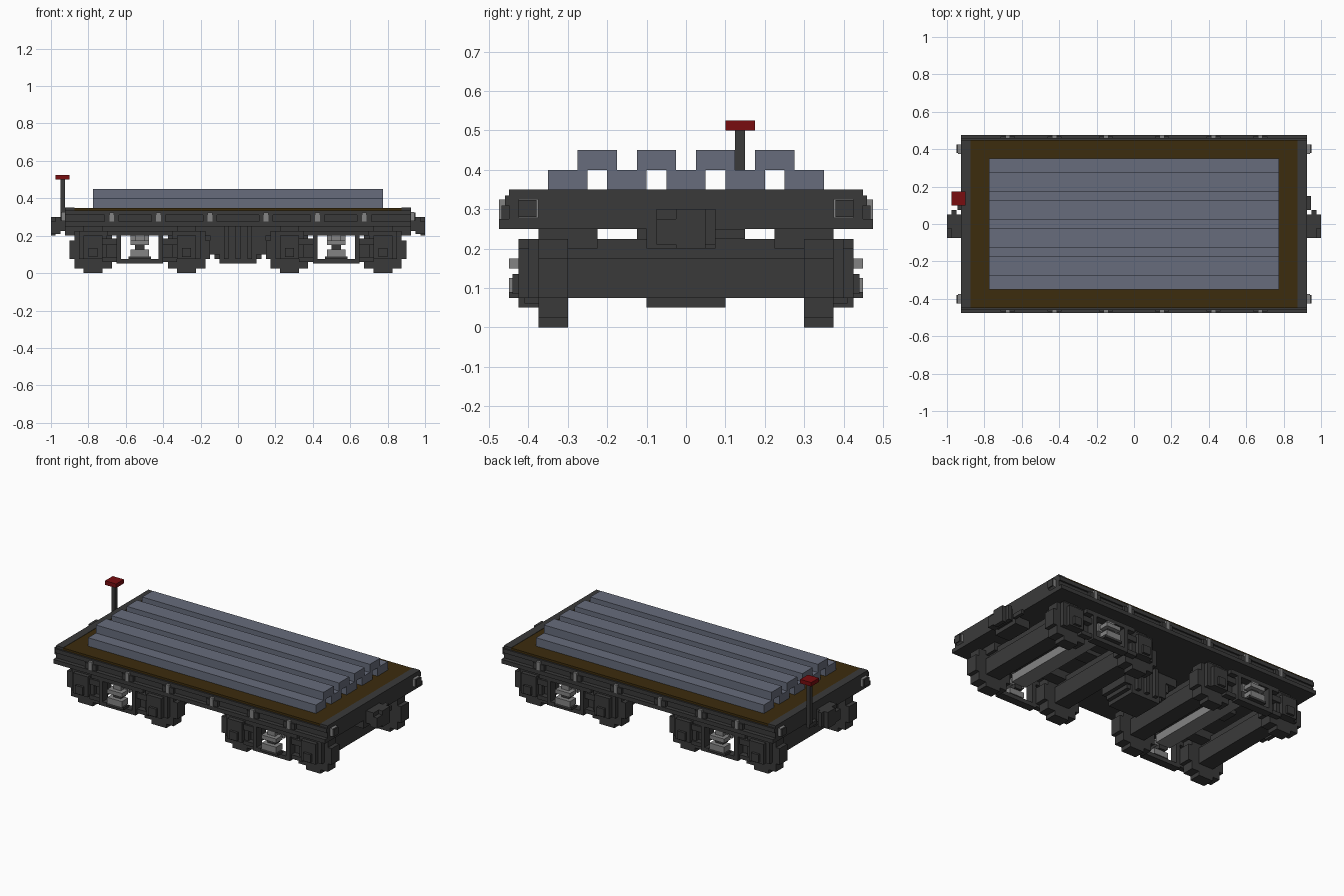
import bpy, bmesh
from mathutils import Matrix, Vector

if "Cube" in bpy.data.objects:
    bpy.data.objects.remove(bpy.data.objects["Cube"])


def material(name, rgb):
    m = bpy.data.materials.new(name)
    m.use_nodes = True
    m.diffuse_color = (*rgb, 1)
    bsdf = m.node_tree.nodes["Principled BSDF"]
    bsdf.inputs["Base Color"].default_value = (*rgb, 1)
    bsdf.inputs["Roughness"].default_value = 0.8
    return m


IRON = material("dark iron", (0.042, 0.042, 0.042))
STEEL = material("light steel", (0.23, 0.23, 0.23))
RAIL = material("blue grey steel", (0.135, 0.15, 0.2))
WOOD = material("brown planks", (0.045, 0.025, 0.004))
RED = material("red paint", (0.19, 0.004, 0.005))


def blocks(name, mat, boxes, mirror_x=False, mirror_y=False):
    """One object from boxes (x0, x1, y0, y1, z0, z1), optionally mirrored."""
    bm = bmesh.new()
    for sx in ((1, -1) if mirror_x else (1,)):
        for sy in ((1, -1) if mirror_y else (1,)):
            for x0, x1, y0, y1, z0, z1 in boxes:
                c = Vector((sx * (x0 + x1) / 2, sy * (y0 + y1) / 2, (z0 + z1) / 2))
                size = Matrix.Diagonal((x1 - x0, y1 - y0, z1 - z0, 1))
                bmesh.ops.create_cube(bm, size=1, matrix=Matrix.Translation(c) @ size)
    me = bpy.data.meshes.new(name)
    bm.to_mesh(me)
    bm.free()
    me.materials.append(mat)
    ob = bpy.data.objects.new(name, me)
    bpy.context.collection.objects.link(ob)
    return ob


# Deck and frame
blocks("underframe", IRON, [(-0.875, 0.875, -0.45, 0.45, 0.25, 0.325)])
blocks("deck_planks", WOOD, [(-0.875, 0.875, -0.45, 0.45, 0.325, 0.348)])
blocks("end_beam", IRON, [(0.875, 0.925, -0.45, 0.45, 0.25, 0.35)], mirror_x=True)
blocks("side_sill_lip", IRON, [(-0.925, 0.925, 0.45, 0.475, 0.25, 0.275),
                               (-0.925, 0.925, 0.45, 0.46, 0.31, 0.335)], mirror_y=True)
pockets = (0.15, 0.425, 0.675)
blocks("stake_pockets", STEEL, [(x - 0.0125, x + 0.0125, 0.45, 0.475, 0.275, 0.325)
                                for x in pockets], True, True)
blocks("pocket_brackets", IRON, [(x + s - 0.0125, x + s + 0.0125, 0.45, 0.468, 0.275, 0.31)
                                 for x in pockets for s in (-0.025, 0.025)], True, True)
blocks("end_steps", STEEL, [(0.925, 0.942, 0.375, 0.425, 0.278, 0.326)], True, True)
blocks("end_step_caps", IRON, [(0.942, 0.95, 0.38, 0.425, 0.28, 0.324)], True, True)

# Couplers and their draft gear
blocks("coupler", IRON, [(0.825, 0.925, -0.1, 0.075, 0.2, 0.25),
                         (0.925, 0.95, -0.075, 0.05, 0.225, 0.3),
                         (0.95, 0.975, -0.075, 0.075, 0.21, 0.3),
                         (0.975, 1.0, -0.025, 0.05, 0.2, 0.3),
                         (0.95, 1.0, -0.075, 0.0, 0.21, 0.275),
                         (0.925, 0.945, 0.075, 0.15, 0.225, 0.25)], mirror_x=True)

# Stacked rail load: five below, four above
blocks("lower_rails", RAIL, [(-0.775, 0.775, y - 0.05, y + 0.05, 0.348, 0.4)
                             for y in (-0.3, -0.15, 0, 0.15, 0.3)])
blocks("upper_rails", RAIL, [(-0.775, 0.775, y - 0.05, y + 0.05, 0.4, 0.45)
                             for y in (-0.225, -0.075, 0.075, 0.225)])

# Hand brake
blocks("brake_stem", IRON, [(-0.95, -0.925, 0.125, 0.15, 0.25, 0.5)])
blocks("brake_wheel", RED, [(-0.975, -0.9, 0.1, 0.175, 0.5, 0.525)])

# Stepped centre sill below the frame
blocks("centre_sill", IRON, [(-0.1, 0.1, -0.1, 0.1, 0.05, 0.25),
                             (-0.125, 0.125, -0.09, 0.09, 0.075, 0.25),
                             (-0.15, 0.15, -0.1, 0.1, 0.1, 0.25),
                             (-0.175, 0.175, -0.09, 0.09, 0.15, 0.25),
                             (-0.225, 0.225, -0.1, 0.1, 0.2, 0.25),
                             (-0.7, 0.7, -0.05, 0.05, 0.225, 0.25)])
blocks("sill_ribs", IRON, [(x - 0.0125, x + 0.0125, 0.1, 0.125, 0.075, 0.25)
                           for x in (-0.0625, 0, 0.0625)], mirror_y=True)

# Trucks: wheels, axles, side frames and springs
TRUCK = 0.525
wheels, axles, journals = [], [], []
for x in (TRUCK - 0.25, TRUCK + 0.25):
    for half, z0, z1 in ((0.05, 0, 0.25), (0.1, 0.025, 0.225), (0.125, 0.075, 0.175)):
        wheels.append((x - half, x + half, 0.3, 0.375, z0, z1))
    axles.append((x - 0.05, x + 0.05, -0.3, 0.3, 0.075, 0.175))
    journals += [(x - 0.075, x + 0.075, 0.375, 0.4, 0.075, 0.225),
                 (x - 0.05, x + 0.05, 0.4, 0.425, 0.075, 0.2),
                 (x - 0.025, x + 0.025, 0.425, 0.44, 0.085, 0.135)]
blocks("wheels", IRON, wheels, True, True)
blocks("axles", IRON, axles, mirror_x=True)
blocks("journal_boxes", IRON, journals, True, True)

frame = [(TRUCK - 0.175, TRUCK + 0.175, 0.375, 0.425, 0.2, 0.225),
         (TRUCK - 0.1, TRUCK + 0.1, 0.375, 0.425, 0.05, 0.075),
         (TRUCK - 0.06, TRUCK + 0.06, 0.4, 0.45, 0.075, 0.09),
         (TRUCK - 0.025, TRUCK + 0.025, 0.375, 0.425, 0.125, 0.15)]
for s in (-1, 1):
    a, b, c = TRUCK + s * 0.1, TRUCK + s * 0.125, TRUCK + s * 0.2
    frame += [(min(a, b), max(a, b), 0.375, 0.425, 0.05, 0.225),
              (min(b, c), max(b, c), 0.375, 0.41, 0.15, 0.185),
              (min(b, c), max(b, c), 0.375, 0.41, 0.06, 0.085)]
blocks("truck_side_frames", IRON, frame, True, True)
blocks("truck_springs", STEEL, [(TRUCK - 0.05, TRUCK + 0.05, 0.39, 0.45, 0.09, 0.125),
                                (TRUCK - 0.05, TRUCK + 0.05, 0.39, 0.45, 0.15, 0.175),
                                (TRUCK - 0.025, TRUCK + 0.025, 0.4, 0.425, 0.175, 0.2)], True, True)
blocks("truck_bolster", STEEL, [(TRUCK - 0.05, TRUCK + 0.05, -0.375, 0.375, 0.15, 0.2)], mirror_x=True)
blocks("truck_top_plate", IRON, [(TRUCK - 0.1, TRUCK + 0.1, -0.3, 0.3, 0.2, 0.225),
                                 (TRUCK - 0.075, TRUCK + 0.075, -0.1, 0.1, 0.225, 0.25)], mirror_x=True)
blocks("truck_side_bearers", IRON, [(TRUCK - 0.3, TRUCK + 0.3, 0.225, 0.3, 0.2, 0.25)], True, True)
blocks("truck_transoms", IRON, [(TRUCK + s - 0.03, TRUCK + s + 0.03, -0.3, 0.3, 0.175, 0.225)
                                for s in (-0.25, 0.25)], mirror_x=True)
